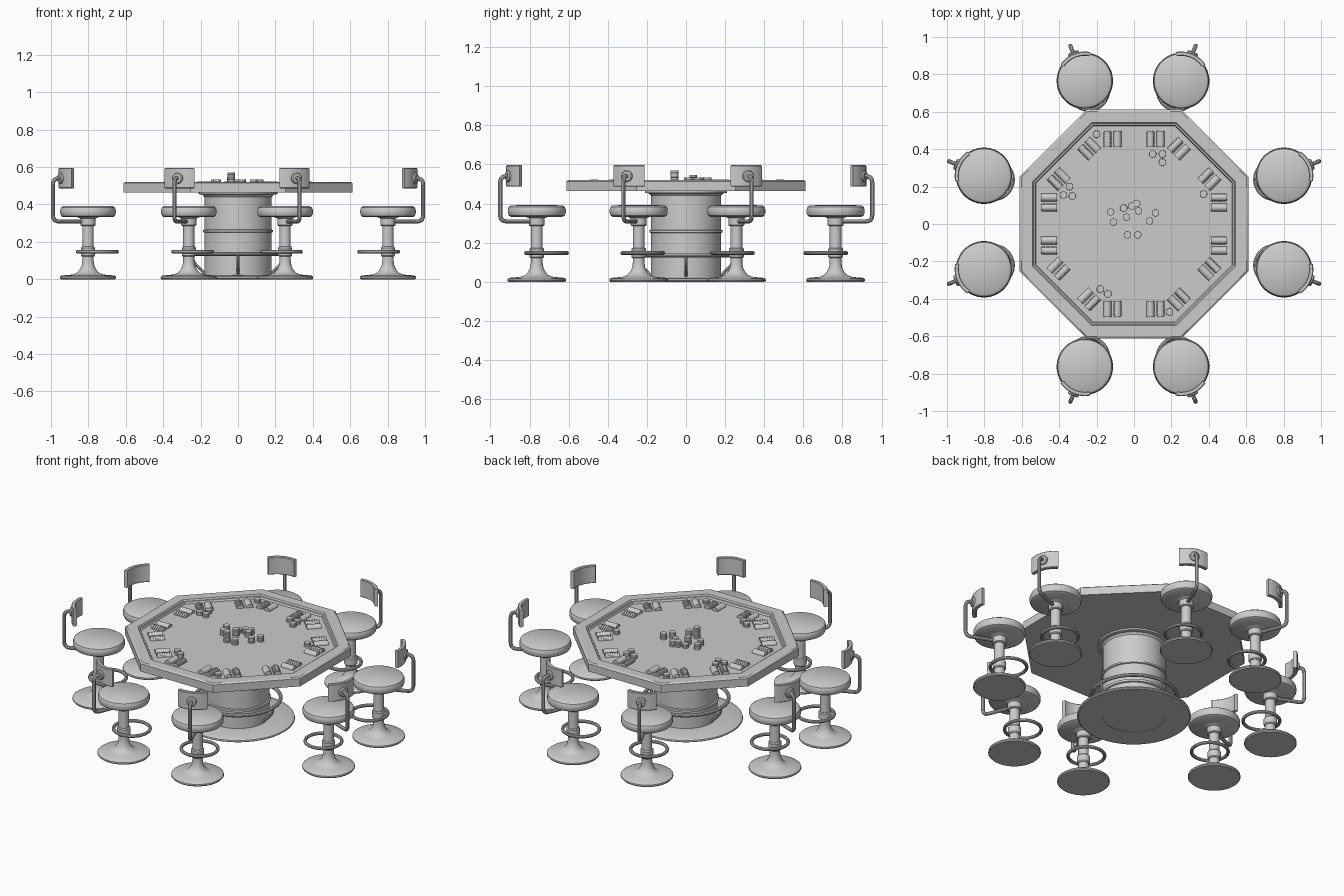
import bpy, math
from mathutils import Vector, Matrix

if "Cube" in bpy.data.objects:
    bpy.data.objects.remove(bpy.data.objects["Cube"])

def finish(ob, angle=35):
    bpy.ops.object.select_all(action='DESELECT')
    ob.select_set(True)
    bpy.context.view_layer.objects.active = ob
    bpy.ops.object.shade_smooth_by_angle(angle=math.radians(angle))
    return ob

def lathe(name, prof, n=40, turn=0.0, loc=(0, 0, 0), arc=None, closed=False):
    """Spin (radius, z) points; radius 0 becomes a pole. arc = (start, end) makes a capped closed section."""
    verts, faces, rows = [], [], []
    steps = n + 1 if arc else n
    a0, a1 = arc if arc else (turn, turn + 2 * math.pi)
    for r, z in prof:
        if r == 0:
            rows.append([len(verts)] * steps)
            verts.append((0, 0, z))
        else:
            rows.append(list(range(len(verts), len(verts) + steps)))
            for i in range(steps):
                a = a0 + (a1 - a0) * i / n
                verts.append((r * math.cos(a), r * math.sin(a), z))
    pairs = list(zip(rows, rows[1:]))
    if closed or arc:
        pairs.append((rows[-1], rows[0]))
    for lo, hi in pairs:
        for i in range(n):
            j = (i + 1) % steps
            f = list(dict.fromkeys((lo[i], lo[j], hi[j], hi[i])))
            if len(f) > 2:
                faces.append(f)
    if arc:
        faces.append([r[0] for r in rows])
        faces.append([r[-1] for r in reversed(rows)])
    me = bpy.data.meshes.new(name)
    me.from_pydata(verts, [], faces)
    ob = bpy.data.objects.new(name, me)
    bpy.context.collection.objects.link(ob)
    ob.location = loc
    return finish(ob)

def torus(name, r, t, loc):
    prof = [(r + t * math.cos(a), t * math.sin(a)) for a in (i * math.pi / 5 for i in range(10))]
    return lathe(name, prof, 40, loc=loc, closed=True)

def tube(name, pts, rad, bend=0.035):
    """Round pipe along a path with filleted corners."""
    pts = [Vector(p) for p in pts]
    path = [pts[0]]
    for a, b, c in zip(pts, pts[1:], pts[2:]):
        s, e = b + (a - b).normalized() * bend, b + (c - b).normalized() * bend
        for i in range(6):
            t = i / 5
            path.append(s * (1 - t) ** 2 + b * 2 * t * (1 - t) + e * t * t)
    path.append(pts[-1])
    cu = bpy.data.curves.new(name, 'CURVE')
    cu.dimensions = '3D'
    cu.bevel_depth, cu.bevel_resolution, cu.use_fill_caps = rad, 3, True
    sp = cu.splines.new('POLY')
    sp.points.add(len(path) - 1)
    for p, q in zip(sp.points, path):
        p.co = (*q, 1)
    ob = bpy.data.objects.new(name, cu)
    bpy.context.collection.objects.link(ob)
    bpy.ops.object.select_all(action='DESELECT')
    ob.select_set(True)
    bpy.context.view_layer.objects.active = ob
    bpy.ops.object.convert(target='MESH')
    return finish(bpy.context.object)

# Octagonal table top with raised rail and recessed playing surface
k = 1 / math.cos(math.pi / 8)
top = [(0, .465), (.611, .465), (.611, .514), (.602, .521), (.543, .521), (.538, .512),
       (.53, .512), (.525, .5), (0, .5)]
lathe("table_top", [(r * k, z) for r, z in top], 8, math.pi / 8)

# Pedestal drum with bands, floor disc and foot rail
lathe("pedestal_drum", [(0, .003), (.18, .003), (.18, .125), (.188, .128), (.188, .142), (.18, .145),
      (.18, .25), (.187, .253), (.187, .263), (.18, .266), (.18, .44), (.19, .452), (.21, .455),
      (.21, .466), (0, .466)], 48)
lathe("pedestal_base", [(.178, 0), (.318, 0), (.326, .006), (.324, .014), (.31, .02), (.178, .022)],
      56, closed=True)
torus("table_foot_rail", .245, .011, (0, 0, .135))
for i in range(4):
    c, s = math.cos(i * math.pi / 2), math.sin(i * math.pi / 2)
    tube(f"rail_brace_{i}", [(.178 * c, .178 * s, .03), (.24 * c, .24 * s, .095),
                             (.245 * c, .245 * s, .135)], .008, .02)

# One stool, pointing its back along +x
stool = [
    lathe("stool_base", [(0, 0), (.146, 0), (.151, .006), (.15, .014), (.142, .02), (.085, .025),
          (.06, .034), (.045, .05), (.034, .072), (.03, .1), (.03, .3), (0, .3)], 40),
    lathe("stool_clamp", [(0, .122), (.033, .122), (.038, .128), (.038, .168), (.033, .174), (0, .174)], 24),
    lathe("stool_collar", [(0, .285), (.036, .285), (.041, .29), (.041, .325), (.06, .333), (0, .337)], 24),
    lathe("stool_seat", [(0, .332), (.132, .332), (.143, .338), (.149, .352), (.149, .37), (.144, .383),
          (.132, .391), (0, .393)], 40),
    torus("stool_foot_ring", .105, .01, (-.054, 0, .147)),
    tube("back_bracket", [(.03, 0, .309), (.203, 0, .309), (.203, 0, .54), (.148, 0, .54)], .011),
    lathe("backrest", [(.134, .49), (.138, .486), (.153, .486), (.157, .49), (.157, .592),
          (.153, .596), (.138, .596), (.134, .592)], 16, arc=(-.58, .58)),
]
# Round mounting plate behind the backrest
plate = lathe("back_plate", [(0, -.012), (.03, -.012), (.03, .006), (.024, .011), (0, .011)], 20,
              loc=(.157, 0, .54))
plate.rotation_euler = (0, math.pi / 2, 0)
stool.append(plate)

# Place the eight stools around the table
spots = [(.802, .258), (.252, .765), (-.263, .765), (-.802, .258),
         (-.802, -.242), (-.263, -.763), (.252, -.763), (.802, -.242)]
for ob in stool:
    base = Matrix.LocRotScale(ob.location, ob.rotation_euler, None)
    for i, (x, y) in enumerate(spots):
        o = ob if i == 0 else bpy.data.objects.new(f"{ob.name}_{i}", ob.data)
        if i:
            bpy.context.collection.objects.link(o)
        o.matrix_world = Matrix.Translation((x, y, 0)) @ Matrix.Rotation(math.pi / 8 + i * math.pi / 4, 4, 'Z') @ base

# Chip holders: a plain and a ribbed row lying side by side, two pairs per table side
plain = [(0, -.042), (.021, -.042), (.021, .042), (0, .042)]
ribbed = [(0, -.042)]
for i in range(6):
    z = -.042 + i * .014
    ribbed += [(.022, z), (.022, z + .010), (.017, z + .010), (.017, z + .014)]
ribbed.append((0, .042))
rows = [lathe("plain_chip_row", plain, 16), lathe("ribbed_chip_row", ribbed, 16)]
n = 0
for side in range(8):
    for t in (-.115, .115):
        for j, dt in enumerate((-.027, .027)):
            o = rows[j] if n < 2 else bpy.data.objects.new(f"chip_row_{n}", rows[j].data)
            if n >= 2:
                bpy.context.collection.objects.link(o)
            o.matrix_world = (Matrix.Rotation(side * math.pi / 4, 4, 'Z') @
                              Matrix.Translation((.455, t + dt, .499)) @ Matrix.Rotation(math.pi / 2, 4, 'Y'))
            n += 1

# Loose chip stacks: x, y, number of chips
stacks = [(-.125, .064, 3), (-.11, .01, 3), (-.04, .037, 4), (-.013, .096, 3), (.015, .11, 3),
          (.024, .07, 3), (.115, .06, 3), (.083, .016, 3), (-.035, -.058, 6), (.02, -.058, 3),
          (-.055, .085, 2), (-.2, .48, 2), (.1, .374, 2), (.152, .374, 2), (.152, .33, 2),
          (.372, .16, 2), (-.345, .2, 2), (-.377, .155, 2), (-.33, .15, 2), (-.18, -.348, 2),
          (-.14, -.374, 2), (.19, -.47, 2)]
for i, (x, y, c) in enumerate(stacks):
    prof = [(0, 0)]
    for q in range(c):
        z = q * .0118
        prof += [(.019, z), (.02, z + .001), (.02, z + .0105), (.019, z + .0118)]
    prof.append((0, c * .0118))
    lathe(f"chip_stack_{i}", prof, 16, loc=(x, y, .499))
